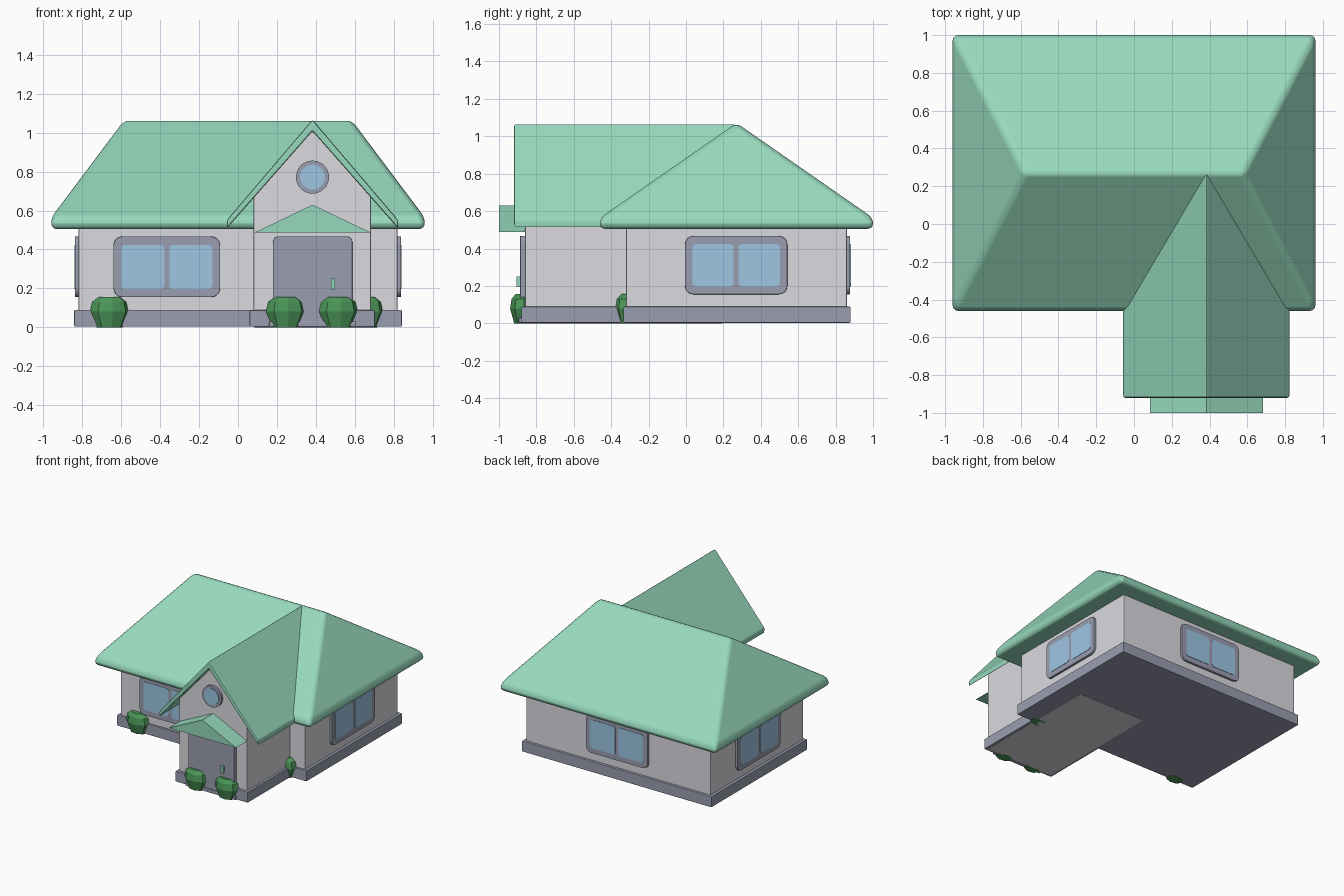
import bpy, bmesh, math
from mathutils import Matrix, Vector

if "Cube" in bpy.data.objects:
    bpy.data.objects.remove(bpy.data.objects["Cube"])


def material(name, rgb):
    m = bpy.data.materials.new(name)
    m.diffuse_color = (*rgb, 1)
    m.use_nodes = True
    m.node_tree.nodes["Principled BSDF"].inputs["Base Color"].default_value = m.diffuse_color
    return m


WALL = material("pale wall", (0.708, 0.701, 0.745))
ROOF = material("mint roof", (0.305, 0.687, 0.503))
TRIM = material("grey trim", (0.323, 0.342, 0.434))
GLASS = material("blue glass", (0.342, 0.565, 0.775))
BUSH = material("bush green", (0.07, 0.305, 0.098))


def finish(name, bm, mat, bevel=0, segments=2, smooth=True):
    bmesh.ops.recalc_face_normals(bm, faces=bm.faces)
    if bevel:
        bmesh.ops.bevel(bm, geom=list(bm.edges), offset=bevel, segments=segments,
                        profile=0.5, affect='EDGES', clamp_overlap=True)
    me = bpy.data.meshes.new(name)
    bm.to_mesh(me)
    bm.free()
    me.materials.append(mat)
    ob = bpy.data.objects.new(name, me)
    bpy.context.collection.objects.link(ob)
    if smooth:
        bpy.ops.object.select_all(action='DESELECT')
        ob.select_set(True)
        bpy.context.view_layer.objects.active = ob
        bpy.ops.object.shade_smooth_by_angle(angle=math.radians(35))
        # Keep the large faces evenly shaded next to the bevels
        mod = ob.modifiers.new("weighted_normals", 'WEIGHTED_NORMAL')
        mod.keep_sharp = True
        mod.weight = 100
    return ob


def prism(name, profile, y0, y1, mat, bevel=0, place=Matrix()):
    """Extrude an x-z profile from y0 to y1."""
    bm = bmesh.new()
    front = [bm.verts.new(place @ Vector((x, y0, z))) for x, z in profile]
    back = [bm.verts.new(place @ Vector((x, y1, z))) for x, z in profile]
    bm.faces.new(front)
    bm.faces.new(back[::-1])
    n = len(profile)
    for i in range(n):
        j = (i + 1) % n
        bm.faces.new((front[j], front[i], back[i], back[j]))
    return finish(name, bm, mat, bevel, smooth=bevel > 0)


def rect(x0, x1, z0, z1):
    return [(x0, z0), (x1, z0), (x1, z1), (x0, z1)]


def round_rect(x0, x1, z0, z1, r, steps=4):
    pts = []
    corners = [(x1 - r, z1 - r), (x0 + r, z1 - r), (x0 + r, z0 + r), (x1 - r, z0 + r)]
    for k, (cx, cz) in enumerate(corners):
        for i in range(steps + 1):
            a = math.pi / 2 * (k + i / steps)
            pts.append((cx + r * math.cos(a), cz + r * math.sin(a)))
    return pts


def disc(cx, cz, r, n=32):
    return [(cx + r * math.cos(math.tau * i / n), cz + r * math.sin(math.tau * i / n))
            for i in range(n)]


# Walls of the main block and the gabled front wing
prism("main_walls", rect(-0.82, 0.82, 0.01, 0.53), -0.32, 0.86, WALL, 0.008)
prism("wing_walls", [(0.08, 0), (0.684, 0), (0.684, 0.68), (0.382, 1.02), (0.08, 0.68)],
      -0.86, 0.2, WALL, 0.006)

# Foundation bands
prism("main_foundation", rect(-0.842, 0.842, 0.003, 0.09), -0.335, 0.88, TRIM, 0.006)
prism("wing_foundation", rect(0.06, 0.703, 0.003, 0.089), -0.88, -0.3, TRIM, 0.006)

# Hipped main roof with rounded eaves
bm = bmesh.new()
rings = []
for z in (0.505, 0.564):
    rings.append([bm.verts.new((x, y, z)) for x, y in
                  ((-0.96, -0.46), (0.96, -0.46), (0.96, 1.0), (-0.96, 1.0))])
low, top = rings
left, right = (bm.verts.new((s * 0.58, 0.27, 1.071)) for s in (-1, 1))
bm.faces.new(low[::-1])
for i in range(4):
    j = (i + 1) % 4
    bm.faces.new((low[i], low[j], top[j], top[i]))
bm.faces.new((top[0], top[1], right, left))
bm.faces.new((top[1], top[2], right))
bm.faces.new((top[2], top[3], left, right))
bm.faces.new((top[3], top[0], left))
finish("main_roof", bm, ROOF, 0.028, 3)

# Gable roof over the wing
prism("gable_roof", [(-0.057, 0.508), (0.383, 1.008), (0.823, 0.508), (0.823, 0.552),
                     (0.383, 1.068), (-0.057, 0.552)], -0.92, 0.265, ROOF, 0.011)

# Small porch canopy
prism("porch_canopy", [(0.085, 0.487), (0.682, 0.487), (0.383, 0.63)], -1.0, -0.84, ROOF)

# Door, handle and step
prism("door", round_rect(0.18, 0.588, 0.02, 0.468, 0.03), -0.887, -0.84, TRIM, 0.003)
prism("door_handle", rect(0.477, 0.499, 0.195, 0.25), -0.905, -0.88, ROOF)
prism("door_step", rect(0.16, 0.605, 0.003, 0.03), -0.895, -0.84, TRIM, 0.004)

# Round attic window
prism("round_window_frame", disc(0.383, 0.772, 0.085), -0.88, -0.84, TRIM)
prism("round_window_glass", disc(0.383, 0.772, 0.064), -0.884, -0.878, GLASS)

# One two-pane window on each side of the main block
for side, cx, cy, angle in (("front", -0.366, -0.32, 0), ("right", 0.82, 0.268, 90),
                            ("back", 0.0, 0.86, 180), ("left", -0.82, 0.268, -90)):
    place = Matrix.Translation((cx, cy, 0)) @ Matrix.Rotation(math.radians(angle), 4, 'Z')
    prism(side + "_window_frame", round_rect(-0.274, 0.274, 0.155, 0.467, 0.045),
          -0.018, 0.02, TRIM, 0.004, place)
    for s in (-1, 1):
        inner, outer = s * 0.013, s * 0.234
        pane = round_rect(min(inner, outer), max(inner, outer), 0.197, 0.424, 0.02)
        prism(f"{side}_window_pane_{'left' if s < 0 else 'right'}", pane,
              -0.021, -0.015, GLASS, 0, place)

# Faceted bushes built from stacked octagon rings
for k, (cx, cy) in enumerate(((-0.66, -0.32), (0.648, -0.32), (0.245, -0.875), (0.515, -0.875))):
    bm = bmesh.new()
    stack = []
    for r, z in ((0.068, 0), (0.102, 0.08), (0.09, 0.13), (0.055, 0.157)):
        stack.append([bm.verts.new((cx + r * math.cos(math.tau * (i + 0.2) / 8),
                                    cy + 0.65 * r * math.sin(math.tau * (i + 0.2) / 8), z))
                      for i in range(8)])
    bm.faces.new(stack[0][::-1])
    bm.faces.new(stack[-1])
    for a, b in zip(stack, stack[1:]):
        for i in range(8):
            j = (i + 1) % 8
            bm.faces.new((a[i], a[j], b[j], b[i]))
    finish(f"bush_{k + 1}", bm, BUSH, smooth=False)
